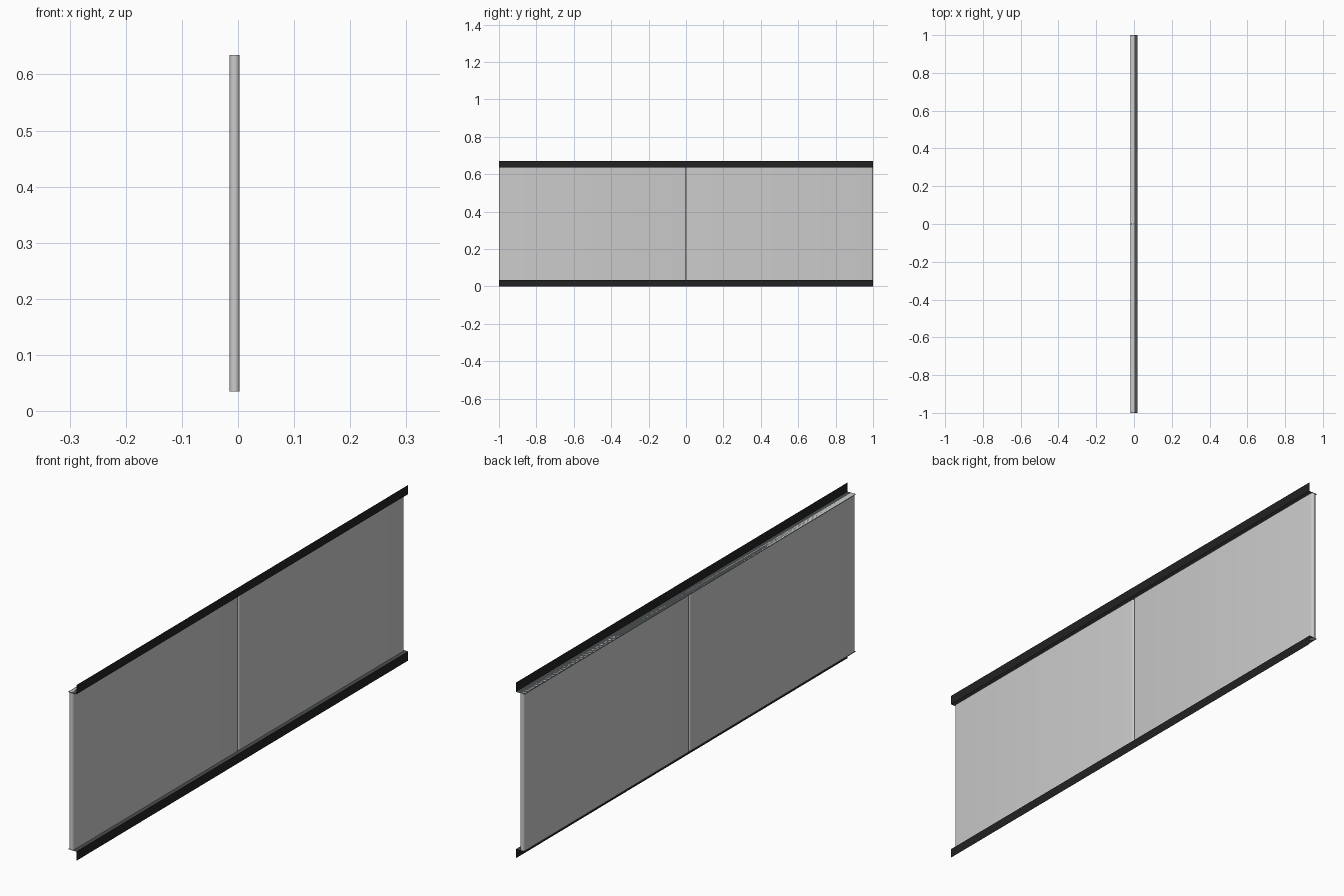
import bpy, math

if "Cube" in bpy.data.objects:
    bpy.data.objects.remove(bpy.data.objects["Cube"])

Z0, Z1, TOP = 0.035, 0.635, 0.67
HALF = 0.018


def material(name, rgb):
    m = bpy.data.materials.new(name)
    m.diffuse_color = (*rgb, 1)
    m.use_nodes = True
    m.node_tree.nodes["Principled BSDF"].inputs["Base Color"].default_value = m.diffuse_color
    return m


PANEL = material("pale grey board", (0.6, 0.6, 0.6))
BLACK = material("black rail face", (0.016, 0.016, 0.017))
FLANGE = material("dark grey rail flange", (0.068, 0.076, 0.08))


def make(name, verts, faces, mats):
    me = bpy.data.meshes.new(name)
    me.from_pydata(verts, [], faces)
    for m in mats:
        me.materials.append(m)
    ob = bpy.data.objects.new(name, me)
    bpy.context.collection.objects.link(ob)
    return ob


# Boards with rounded vertical ends, side by side
def board(name, y0, y1, xc=-0.006, r=0.009, n=10):
    outline = []
    for yc, start in ((y1 - r, 0), (y0 + r, math.pi)):
        for i in range(n + 1):
            a = start + math.pi * i / n
            outline.append((xc + r * math.cos(a), yc + r * math.sin(a)))
    k = len(outline)
    verts = [(x, y, z) for z in (Z0, Z1) for x, y in outline]
    faces = [(i, (i + 1) % k, (i + 1) % k + k, i + k) for i in range(k)]
    faces += [tuple(reversed(range(k))), tuple(range(k, 2 * k))]
    ob = make(name, verts, faces, [PANEL])
    bpy.ops.object.select_all(action='DESELECT')
    bpy.context.view_layer.objects.active = ob
    ob.select_set(True)
    bpy.ops.object.shade_smooth_by_angle(angle=math.radians(40))


board("front_board", -1, 0)
board("rear_board", 0, 1)


# Sheet L rails: flange against the boards, upright lip on the +x side
def rail(name, z_flange, z_lip):
    profile = [(-HALF, z_flange), (HALF, z_flange), (HALF, z_lip)]
    verts = [(x, y, z) for y in (-1, 1) for x, z in profile]
    faces = [(0, 1, 4, 3)]
    faces.append((1, 4, 5, 2) if z_lip > z_flange else (2, 5, 4, 1))
    ob = make(name, verts, faces, [FLANGE, BLACK])
    ob.data.polygons[1].material_index = 1


rail("top_rail", Z1, TOP)
rail("bottom_rail", Z0, 0)
